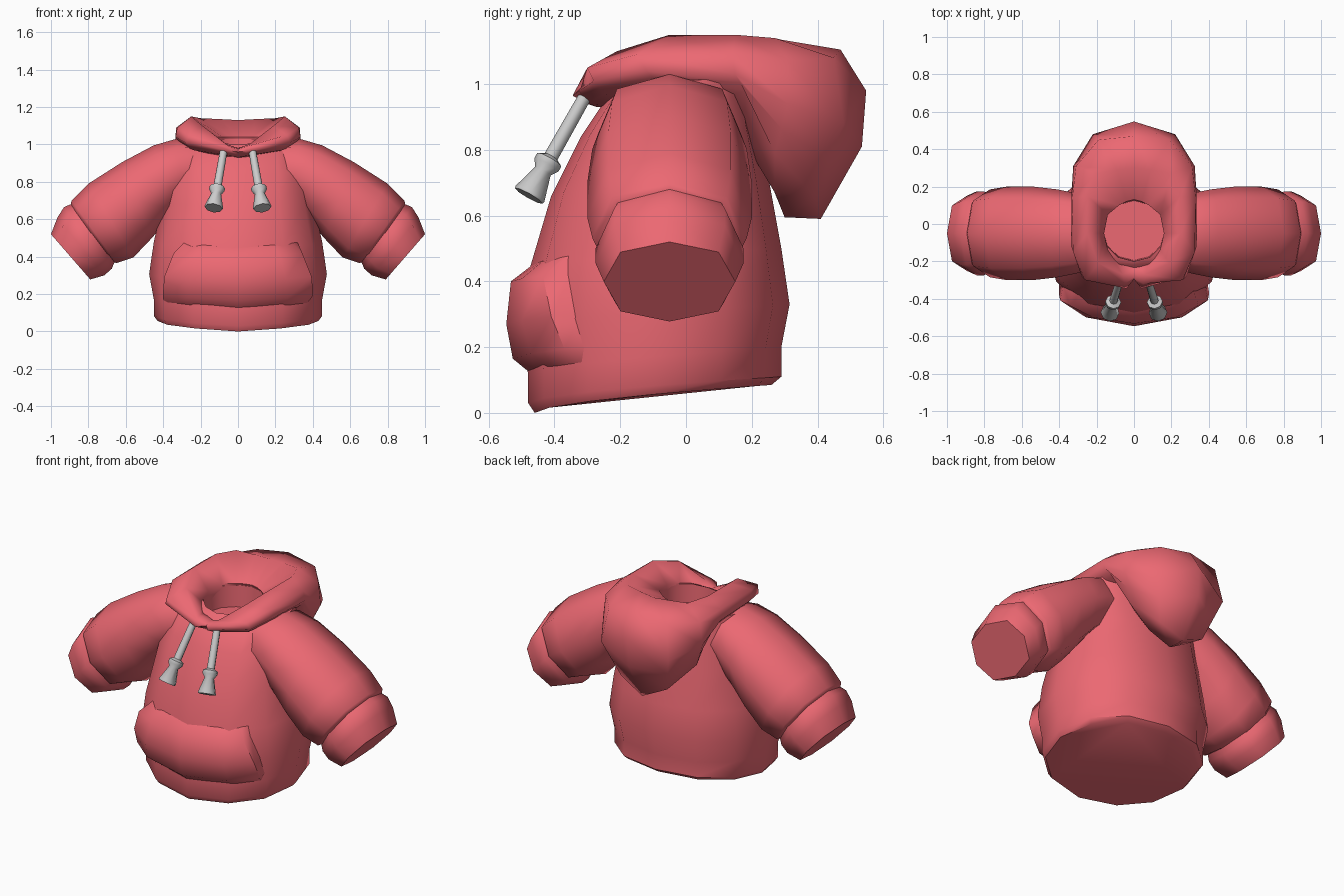
import bpy, bmesh, math
from mathutils import Vector

if "Cube" in bpy.data.objects:
    bpy.data.objects.remove(bpy.data.objects["Cube"])

red = bpy.data.materials.new("red_fabric")
red.diffuse_color = (0.84, 0.14, 0.17, 1)
red.use_nodes = True
red.node_tree.nodes["Principled BSDF"].inputs["Base Color"].default_value = red.diffuse_color


def make(name, verts, faces, mat=None, angle=40, recalc=True):
    me = bpy.data.meshes.new(name)
    me.from_pydata([tuple(v) for v in verts], [], faces)
    if recalc:
        bm = bmesh.new()
        bm.from_mesh(me)
        bmesh.ops.recalc_face_normals(bm, faces=bm.faces)
        bm.to_mesh(me)
        bm.free()
    ob = bpy.data.objects.new(name, me)
    bpy.context.collection.objects.link(ob)
    if mat:
        me.materials.append(mat)
    bpy.ops.object.select_all(action='DESELECT')
    ob.select_set(True)
    bpy.context.view_layer.objects.active = ob
    bpy.ops.object.shade_smooth_by_angle(angle=math.radians(angle))
    return ob


def loft(name, rings, mat=None, wrap=False, angle=40):
    n, m = len(rings[0]), len(rings)
    faces = []
    for i in range(m if wrap else m - 1):
        a, b = i * n, (i + 1) % m * n
        faces += [(a + j, a + (j + 1) % n, b + (j + 1) % n, b + j) for j in range(n)]
    if not wrap:
        faces += [tuple(range(n)), tuple(range((m - 1) * n, m * n))]
    return make(name, [v for r in rings for v in r], faces, mat, angle)


def soft(v, p):
    """Signed power, for slightly boxy ellipses."""
    return math.copysign(abs(v) ** p, v) if abs(v) > 1e-6 else 0.0


# Body: rings given as (half width, front y, front z, back y, back z, roundness)
BODY = [(.43, -.46, .00, .26, .085, .92), (.45, -.48, .03, .29, .11, .92), (.45, -.48, .115, .29, .20, .92),
        (.475, -.50, .26, .315, .33, .92), (.45, -.475, .44, .29, .50, .9), (.40, -.41, .66, .25, .72, .85),
        (.38, -.32, .84, .21, .88, .8), (.34, -.22, .99, .185, 1.02, .75), (.17, -.20, 1.0, .13, 1.03, 1),
        (.165, -.195, .90, .125, .90, 1)]


def body_point(ring, a, out=0.0):
    w, yf, zf, yb, zb, p = ring
    u = (1 - soft(math.cos(a), p)) / 2
    return Vector(((w + out) * soft(math.sin(a), p), (yf - out) + (yb - yf + 2 * out) * u,
                   zf + (zb - zf) * u ** .6))


N = 12
loft("body", [[body_point(r, 2 * math.pi * j / N) for j in range(N)] for r in BODY], red, angle=45)


# Pocket: a raised patch following the belly, sunk in at its border
def body_ring(z):
    for lo, hi in zip(BODY, BODY[1:]):
        if lo[2] <= z <= hi[2]:
            t = (z - lo[2]) / (hi[2] - lo[2])
            return [p + (q - p) * t for p, q in zip(lo, hi)]


rows = [(.11, .415, -.02), (.165, .405, .04), (.27, .395, .048), (.40, .345, .052), (.465, .33, -.02)]
COLS = (-1, -.86, -.5, 0, .5, .86, 1)
C = len(COLS)
verts = []
for z, w, out in rows:
    ring = body_ring(z)
    lim = math.asin((w / ring[0]) ** (1 / ring[5]))
    verts += [body_point(ring, s * lim, -.02 if abs(s) == 1 else out) for s in COLS]
make("front_pocket", verts,
     [(r * C + c, r * C + c + 1, (r + 1) * C + c + 1, (r + 1) * C + c)
      for r in range(len(rows) - 1) for c in range(C - 1)], red, 65, False)


# Sleeves: rings spanned by a top point, a bottom point and a depth radius
def sleeve_ring(xt, zt, xb, zb, ry, side, n=8):
    mid, arm = Vector(((xt + xb) / 2, zt / 2 + zb / 2)), Vector(((xt - xb) / 2, (zt - zb) / 2))
    ring = []
    for j in range(n):
        a = 2 * math.pi * j / n
        p = mid + arm * soft(math.cos(a), .85)
        ring.append(Vector((side * p.x, -.05 + ry * soft(math.sin(a), .85), p.y)))
    return ring


SLEEVE = [(.20, 1.02, .20, .74, .18), (.33, 1.03, .29, .68, .215), (.45, .995, .37, .61, .235),
          (.62, .905, .46, .50, .25), (.80, .79, .56, .395, .25), (.89, .70, .65, .365, .235),
          (.895, .675, .68, .38, .21)]
CUFF = [(.87, .69, .65, .395, .20), (.93, .665, .675, .335, .225), (.965, .61, .715, .30, .225),
        (1.0, .52, .79, .278, .20)]
for side, tag in ((1, "right"), (-1, "left")):
    loft("sleeve_" + tag, [sleeve_ring(*r, side) for r in SLEEVE], red, angle=60)
    loft("cuff_" + tag, [sleeve_ring(*r, side) for r in CUFF], red, angle=60)

# Hood: cross-sections from front centre to back centre
# (inner edge, crest, outer, lower outer, bottom, base), mirrored to the other side
HOOD = [
    [(0, -.20, .95), (0, -.25, .98), (0, -.285, .975), (0, -.295, .96), (0, -.27, .93), (0, -.2, .93)],
    [(.08, -.20, .98), (.06, -.27, 1.0), (.05, -.32, .99), (.04, -.345, .965), (.05, -.3, .94), (.06, -.2, .93)],
    [(.14, -.14, 1.01), (.19, -.21, 1.10), (.26, -.30, 1.05), (.28, -.28, 1.01), (.24, -.25, .97), (.15, -.15, .95)],
    [(.16, -.05, 1.03), (.25, -.05, 1.15), (.325, -.15, 1.09), (.335, -.12, 1.04), (.30, -.08, 1.0), (.17, -.05, .95)],
    [(.14, .05, 1.04), (.25, .15, 1.15), (.33, .14, 1.09), (.335, .15, 1.03), (.29, .18, .98), (.15, .08, .95)],
    [(.08, .10, 1.04), (.20, .27, 1.14), (.31, .31, 1.07), (.325, .31, .94), (.26, .27, .79), (.15, .18, .82)],
    [(.04, .12, 1.04), (.09, .29, 1.135), (.19, .45, 1.08), (.22, .48, .88), (.15, .39, .66), (.12, .27, .67)],
    [(0, .13, 1.04), (0, .30, 1.13), (0, .47, 1.105), (0, .548, .98), (0, .535, .81), (0, .41, .59)]]
HOOD[-1][-1:] = [(0, .41, .59), (0, .30, .595)]      # the bag bottom has one more corner
for sec in HOOD[:-1]:                                # match it on the other sections
    sec.insert(4, tuple((p + q) / 2 for p, q in zip(sec[3], sec[4])))
loft("hood", HOOD + [[(-x, y, z) for x, y, z in s] for s in HOOD[-2:0:-1]], red, True, 75)

# Drawstrings: turned profile of cord, knot and flared tip
CORD = [(0, .02), (.62, .022), (.65, .042), (.70, .042), (.76, .027), (.98, .05), (1, .048)]
for side, tag in ((1, "right"), (-1, "left")):
    a, b = Vector((side * .075, -.30, .975)), Vector((side * .13, -.478, .66))
    d = (b - a).normalized()
    u = d.cross(Vector((1, 0, 0))).normalized()
    v = d.cross(u)
    rings = [[a.lerp(b, t) + r * (math.cos(k * math.pi / 4) * u + math.sin(k * math.pi / 4) * v)
              for k in range(8)] for t, r in CORD]
    loft("drawstring_" + tag, rings, angle=50)
